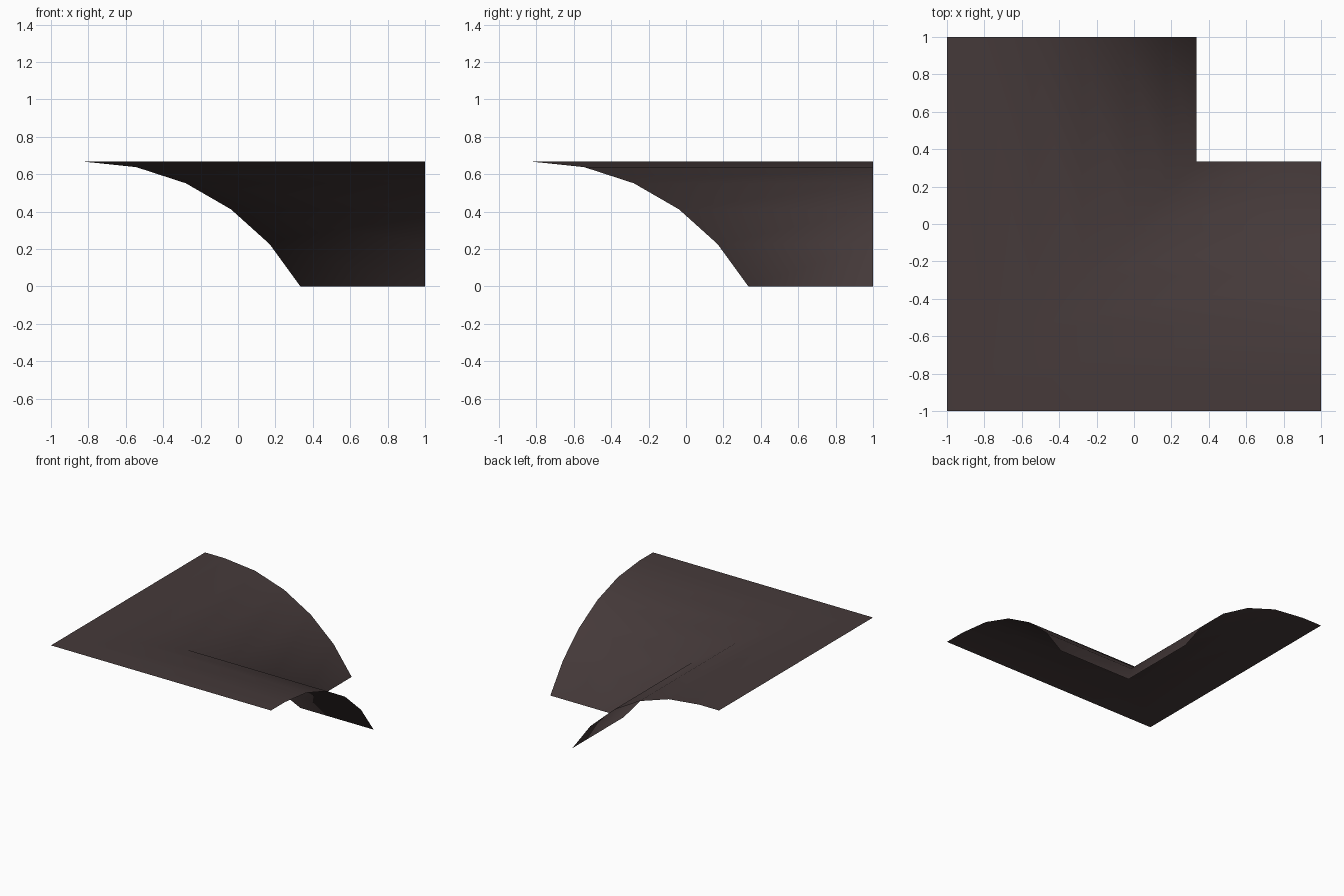
import bpy, bmesh, math

if "Cube" in bpy.data.objects:
    bpy.data.objects.remove(bpy.data.objects["Cube"])

# Single dark brown-grey colour
mat = bpy.data.materials.new("dark umber")
mat.diffuse_color = (0.06, 0.042, 0.042, 1)
mat.use_nodes = True
mat.node_tree.nodes["Principled BSDF"].inputs["Base Color"].default_value = mat.diffuse_color

# Profile: flat lip, then a 60 degree arc falling to the ground
R, STEPS = 4 / 3, 5
x0 = 1 / 3 - R * math.sin(math.radians(60))
profile = [(-1, 2 / 3)]
for i in range(STEPS + 1):
    a = math.radians(60) * i / STEPS
    profile.append((x0 + R * math.sin(a), R * math.cos(a) - R / 2))

# Corner sheet: the profile runs along both arms and is mitred on the diagonal
bm = bmesh.new()
rows = [[bm.verts.new(c) for c in ((p, 1, z), (p, p, z), (1, p, z))]
        for p, z in profile]
for a, b in zip(rows, rows[1:]):
    for k in range(2):
        f = bm.faces.new((a[k], a[k + 1], b[k + 1], b[k]))
        f.smooth = True
bm.normal_update()
for f in bm.faces:
    if f.normal.z < 0:
        f.normal_flip()

mesh = bpy.data.meshes.new("curved_corner_sheet")
bm.to_mesh(mesh)
bm.free()
mesh.materials.append(mat)
obj = bpy.data.objects.new("curved_corner_sheet", mesh)
bpy.context.collection.objects.link(obj)
